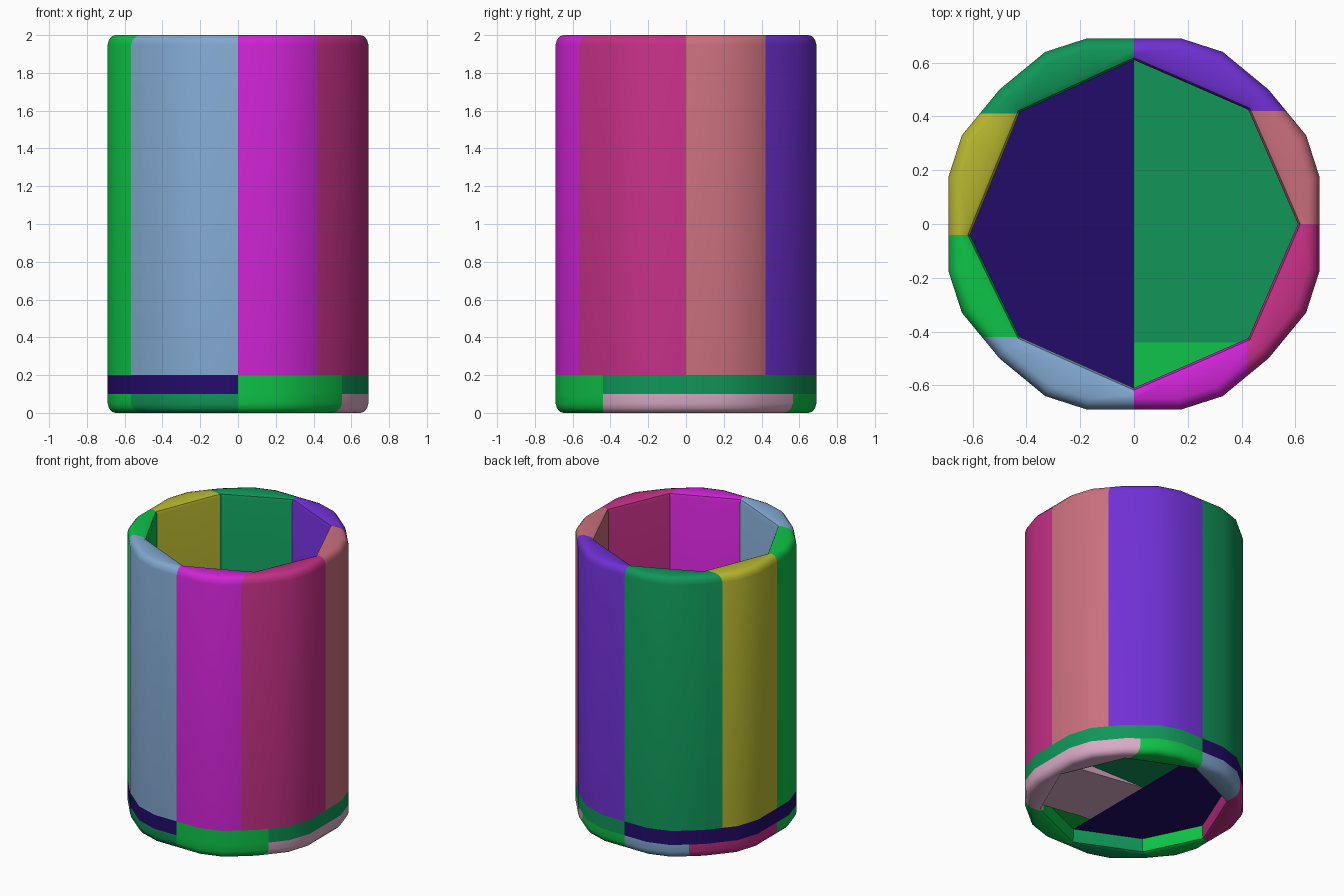
import bpy, bmesh, math
from mathutils import Vector

cube = bpy.data.objects.get("Cube")
if cube:
    bpy.data.objects.remove(cube, do_unlink=True)

# Palette, given as display values and converted to linear
PALETTE = {
    "navy": (35, 12, 107), "bright green": (14, 196, 72), "teal green": (16, 150, 88),
    "light blue": (130, 168, 208), "magenta": (206, 36, 212), "rose": (196, 48, 134),
    "salmon": (202, 112, 125), "purple": (112, 48, 212), "olive yellow": (184, 184, 48),
    "pale pink": (216, 170, 196),
}
NAMES = list(PALETTE)
MATS = []
for name, rgb in PALETTE.items():
    lin = [((c / 255 + 0.055) / 1.055) ** 2.4 for c in rgb] + [1]
    m = bpy.data.materials.new(name)
    m.use_nodes = True
    m.diffuse_color = lin
    m.node_tree.nodes["Principled BSDF"].inputs["Base Color"].default_value = lin
    MATS.append(m)

# Outer outline (one quadrant turned four times) and inner octagon
QUADRANT = [(0.69, 0.175), (0.64, 0.33), (0.5, 0.5), (0.33, 0.64), (0.175, 0.69)]
OUTER = []
for turn in range(4):
    for x, y in QUADRANT:
        for _ in range(turn):
            x, y = -y, x
        OUTER.append((x, y))
INNER = [(0.61, 0), (0.425, 0.425), (0, 0.61), (-0.425, 0.415),
         (-0.61, -0.04), (-0.425, -0.42), (0, -0.61), (0.425, -0.425)]
ANGLES = sorted({round(math.atan2(y, x), 3) for x, y in OUTER + INNER})


def reach(outline, a):
    """Distance from the axis to a convex outline in direction a."""
    dx, dy = math.cos(a), math.sin(a)
    best = 9
    for (x, y), (u, v) in zip(outline, outline[1:] + outline[:1]):
        nx, ny = v - y, x - u
        facing = nx * dx + ny * dy
        if facing > 1e-6:
            best = min(best, (nx * x + ny * y) / facing)
    return best


def finish(name, bm, rule):
    bmesh.ops.recalc_face_normals(bm, faces=bm.faces)
    for f in bm.faces:
        c = f.calc_center_median()
        f.material_index = NAMES.index(rule(c.x, c.y))
    me = bpy.data.meshes.new(name)
    bm.to_mesh(me)
    bm.free()
    for m in MATS:
        me.materials.append(m)
    ob = bpy.data.objects.new(name, me)
    bpy.context.collection.objects.link(ob)
    bpy.ops.object.select_all(action='DESELECT')
    ob.select_set(True)
    bpy.context.view_layer.objects.active = ob
    bpy.ops.object.shade_smooth_by_angle(angle=math.radians(32))
    return ob


def loft(name, profile, xcuts, ycuts, rule, capped=False):
    """Skin rings of (outline, inset, z), split along the seams, then colour."""
    bm = bmesh.new()
    rings = []
    for outline, inset, z in profile:
        rings.append([bm.verts.new(((reach(outline, a) - inset) * math.cos(a),
                                    (reach(outline, a) - inset) * math.sin(a), z))
                      for a in ANGLES])
    n = len(ANGLES)
    for low, high in zip(rings, rings[1:]):
        for i in range(n):
            j = (i + 1) % n
            bm.faces.new((low[i], low[j], high[j], high[i]))
    if capped:
        bm.faces.new(rings[0])
        bm.faces.new(rings[-1])
    seams = [((c, 0, 0), (1, 0, 0)) for c in xcuts] + [((0, c, 0), (0, 1, 0)) for c in ycuts]
    for co, no in seams:
        bmesh.ops.bisect_plane(bm, geom=bm.verts[:] + bm.edges[:] + bm.faces[:],
                               dist=1e-5, plane_co=co, plane_no=no)
    return finish(name, bm, rule)


def stave_colour(x, y):
    if x > 0:
        if y > 0:
            return "purple" if y > 0.42 else "salmon"
        return "rose" if x > 0.42 else "magenta"
    if y > 0.41:
        return "teal green"
    if y > -0.04:
        return "olive yellow"
    return "bright green" if y > -0.42 else "light blue"


def floor_colour(x, y):
    if x < 0:
        return "navy"
    return "bright green" if y < -0.44 else "teal green"


def base_colour(x, y):
    if x > 0:
        corner = y < -0.44 or (y > 0.42 and x < 0.42)
        return "bright green" if corner else "pale pink"
    if y > -0.04:
        return "light blue" if x > -0.42 and y > 0 else "rose"
    return "bright green" if y > -0.42 else "teal green"


# Tall wall of eight staves with a rounded rim
loft("wall_staves", [(OUTER, 0, 0.2), (OUTER, 0, 1.95), (OUTER, 0.007, 1.975),
                     (OUTER, 0.022, 1.993), (OUTER, 0.042, 2.0),
                     (INNER, -0.025, 2.0), (INNER, -0.008, 1.992),
                     (INNER, 0, 1.97), (INNER, 0, 0.2)],
     (0, 0.42), (0.41, 0.42, 0, -0.04, -0.42), stave_colour)

# Solid floor between wall and base
loft("floor_plate", [(OUTER, 0, 0.1), (OUTER, 0, 0.2)], (0,), (-0.44,),
     floor_colour, capped=True)

# Base ring with rounded lower edge, open underneath
loft("base_ring", [(OUTER, 0, 0.1), (OUTER, 0, 0.05), (OUTER, 0.007, 0.025),
                   (OUTER, 0.022, 0.007), (OUTER, 0.042, 0),
                   (INNER, -0.025, 0), (INNER, -0.008, 0.008),
                   (INNER, 0, 0.03), (INNER, 0, 0.1)],
     (0, 0.42, -0.42), (0.42, 0, -0.04, -0.42, -0.44), base_colour)

# Sloping wedge under the floor
wedge = bmesh.new()
plan = [(0, -0.44), (0.42, -0.44), (0.61, 0), (0.575, 0.09), (0, 0.09)]
upper = [wedge.verts.new((x, y, 0.1)) for x, y in plan]
lower = [wedge.verts.new((x, y, 0.099 - 0.11 * x)) for x, y in plan]
wedge.faces.new(lower)
for i in range(len(plan)):
    j = (i + 1) % len(plan)
    wedge.faces.new((lower[i], lower[j], upper[j], upper[i]))
finish("base_wedge", wedge, lambda x, y: "pale pink")
